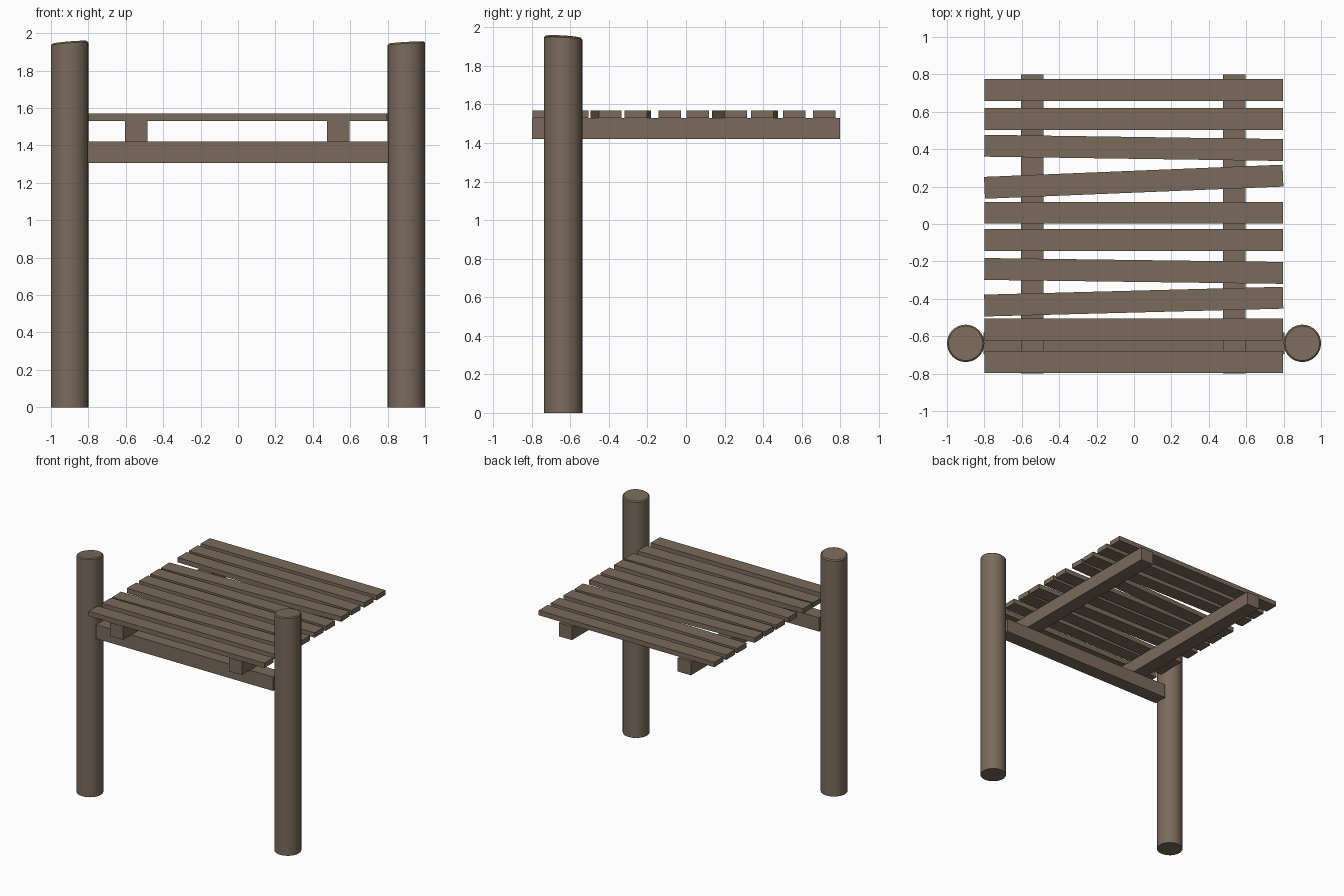
import bpy, bmesh, math

if "Cube" in bpy.data.objects:
    bpy.data.objects.remove(bpy.data.objects["Cube"])

wood = bpy.data.materials.new("weathered_brown_wood")
wood.diffuse_color = (0.195, 0.147, 0.107, 1)
wood.use_nodes = True
wood.node_tree.nodes["Principled BSDF"].inputs["Base Color"].default_value = wood.diffuse_color


def finish(bm, name):
    bmesh.ops.recalc_face_normals(bm, faces=bm.faces)
    me = bpy.data.meshes.new(name)
    bm.to_mesh(me)
    bm.free()
    me.materials.append(wood)
    ob = bpy.data.objects.new(name, me)
    bpy.context.collection.objects.link(ob)
    return ob


def box(name, x0, x1, y0, y1, z0, z1, skew=0.0):
    """Box; skew swings it about z by its end-to-end y offset."""
    bm = bmesh.new()
    bmesh.ops.create_cube(bm, size=1)
    for v in bm.verts:
        v.co.x *= x1 - x0
        v.co.y *= y1 - y0
        v.co.z *= z1 - z0
    ob = finish(bm, name)
    ob.location = ((x0 + x1) / 2, (y0 + y1) / 2, (z0 + z1) / 2)
    ob.rotation_euler.z = math.atan2(skew, x1 - x0)
    return ob


def post(name, x, y, r, h, sx, sy):
    """Round post with a slanted, slightly chamfered top."""
    bm = bmesh.new()
    bmesh.ops.create_cone(bm, cap_ends=True, segments=32,
                          radius1=r, radius2=r, depth=h)
    for v in bm.verts:
        v.co.z += h / 2
        if v.co.z > h / 2:
            v.co.z += sx * v.co.x + sy * v.co.y
    rim = [e for e in bm.edges if all(v.co.z > h / 2 for v in e.verts)]
    bmesh.ops.bevel(bm, geom=rim, offset=0.008, segments=1, affect='EDGES')
    ob = finish(bm, name)
    ob.location = (x, y, 0)
    bpy.ops.object.select_all(action='DESELECT')
    ob.select_set(True)
    bpy.context.view_layer.objects.active = ob
    bpy.ops.object.shade_smooth_by_angle(angle=math.radians(25))


# Two front posts
post("left_post", -0.9, -0.638, 0.1, 1.951, 0.08, -0.06)
post("right_post", 0.9, -0.638, 0.1, 1.95, 0.06, -0.04)

# Cross beam between the posts
box("cross_beam", -0.805, 0.805, -0.695, -0.58, 1.305, 1.42)

# Joists carrying the deck
box("left_joist", -0.605, -0.485, -0.8, 0.8, 1.42, 1.53)
box("right_joist", 0.477, 0.597, -0.8, 0.8, 1.42, 1.53)

# Deck planks: centre y and end-to-end skew
planks = [(-0.738, 0), (-0.565, 0), (-0.415, 0.042), (-0.251, -0.021),
          (-0.085, 0), (0.06, 0), (0.226, 0.065), (0.407, -0.023),
          (0.562, 0), (0.717, 0)]
for i, (y, skew) in enumerate(planks):
    box(f"deck_plank_{i + 1}", -0.8, 0.797, y - 0.0585, y + 0.0585,
        1.53, 1.57, skew)
